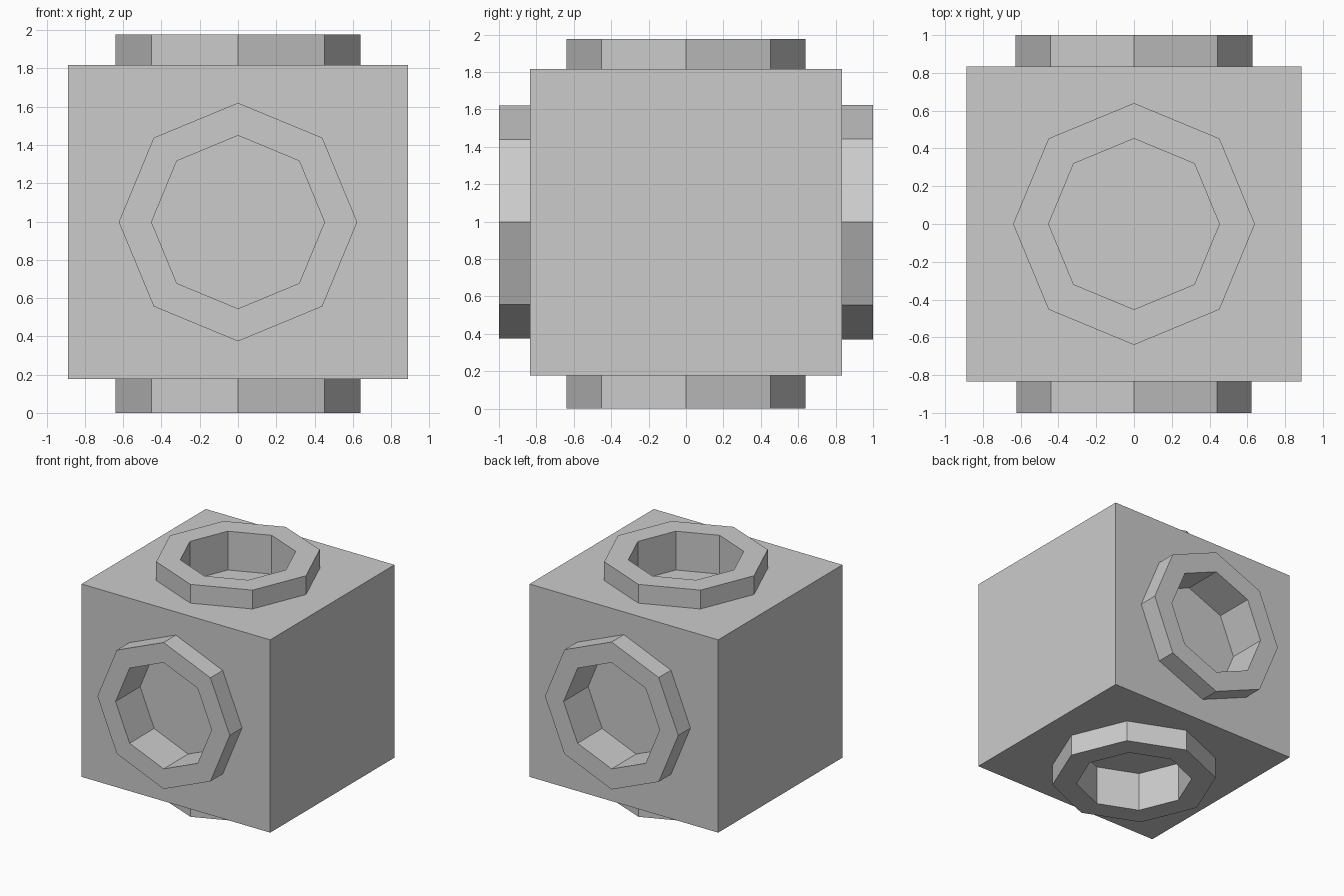
import bpy
from math import pi
from mathutils import Vector

if "Cube" in bpy.data.objects:
    bpy.data.objects.remove(bpy.data.objects["Cube"])

ZC = 0.997


def octagon(name, radius, axis, near, far):
    # eight-sided prism from near to far along a signed axis, measured from the block centre
    bpy.ops.mesh.primitive_cylinder_add(
        vertices=8, radius=radius, depth=far - near,
        location=Vector((0, 0, ZC)) + Vector(axis) * (near + far) / 2,
        rotation=(pi / 2, 0, 0) if axis[1] else (0, 0, 0))
    ob = bpy.context.object
    ob.name = name
    return ob


def boolean(target, tool, operation):
    mod = target.modifiers.new(operation.lower(), 'BOOLEAN')
    mod.operation = operation
    mod.solver = 'EXACT'
    mod.object = tool
    bpy.context.view_layer.objects.active = target
    bpy.ops.object.modifier_apply(modifier=mod.name)
    bpy.data.objects.remove(tool)


# main block
bpy.ops.mesh.primitive_cube_add(size=1, location=(0, 0, ZC))
block = bpy.context.object
block.name = "socket_block"
block.scale = (1.775, 1.67, 1.64)
bpy.ops.object.transform_apply(location=False, rotation=False, scale=True)

# axis, collar radius, collar outer end
sockets = [
    ((0, 0, 1), 0.64, 0.98),
    ((0, 0, -1), 0.64, 0.997),
    ((0, -1, 0), 0.623, 1.0),
    ((0, 1, 0), 0.627, 1.0),
]

# raised collars joined to the block, then recessed sockets cut through them
for axis, radius, end in sockets:
    boolean(block, octagon("collar", radius, axis, 0.72, end), 'UNION')
for axis, radius, end in sockets:
    boolean(block, octagon("socket_cutter", 0.452, axis, end - 0.33, end + 0.1), 'DIFFERENCE')

# flat shading throughout
for poly in block.data.polygons:
    poly.use_smooth = False
